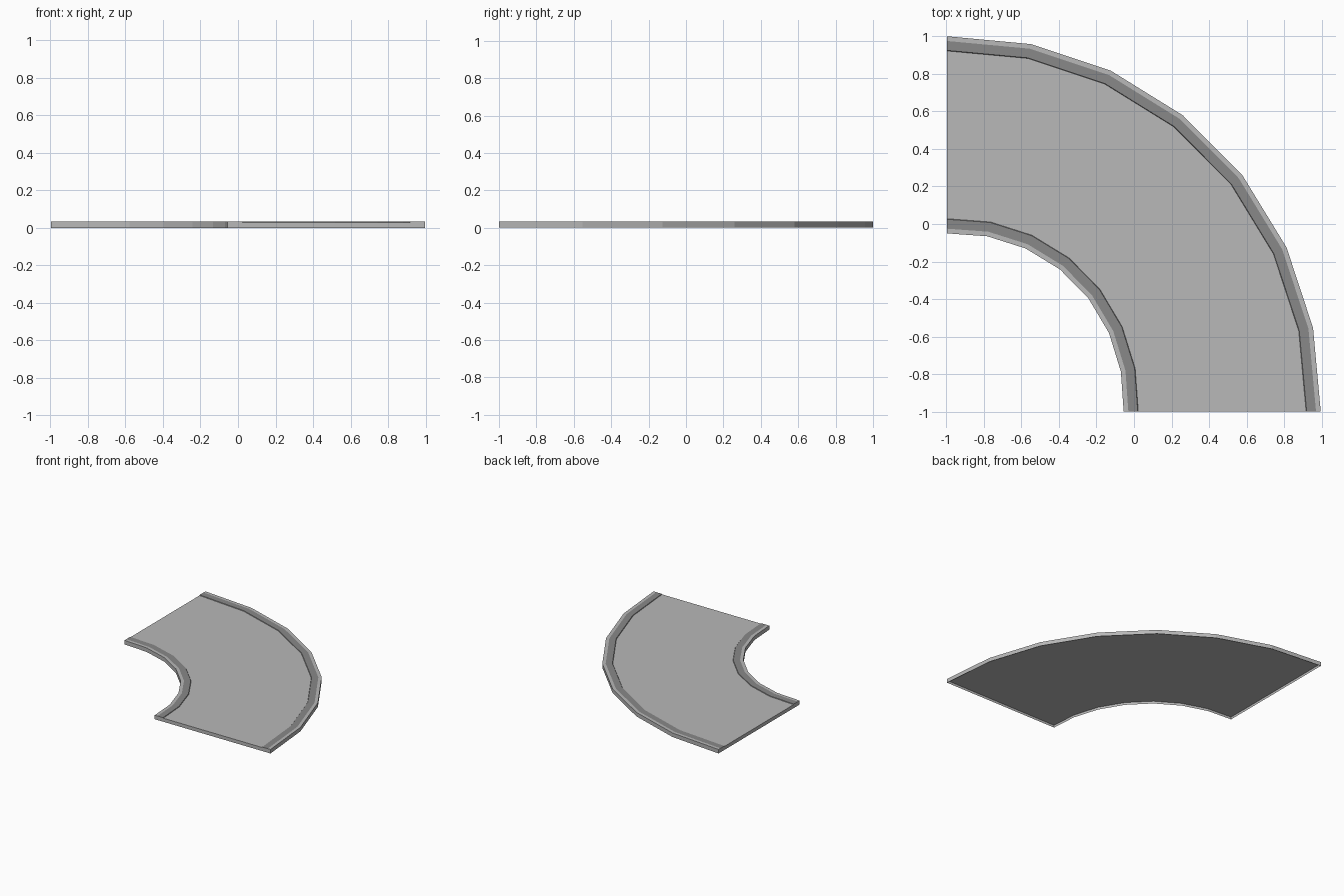
import bpy
import bmesh
from math import sin, cos, pi

cube = bpy.data.objects.get("Cube")
if cube:
    bpy.data.objects.remove(cube, do_unlink=True)

SEGMENTS = 7
CENTRE = (-0.995, -1.0)


def make_material(name, value):
    mat = bpy.data.materials.new(name)
    mat.use_nodes = True
    colour = (value, value, value, 1)
    mat.diffuse_color = colour
    mat.node_tree.nodes["Principled BSDF"].inputs["Base Color"].default_value = colour
    return mat


asphalt = make_material("light grey", 0.48)
kerb = make_material("dark grey", 0.25)


def arc_point(radius, i, z):
    """Point on the slightly bulging quarter bend."""
    a = i / SEGMENTS * pi / 2
    r = radius + 0.02 * sin(2 * a)
    return (CENTRE[0] + (r - 0.01 * cos(a)) * cos(a), CENTRE[1] + r * sin(a), z)


def sweep(name, profile, mats, dark_strips=(), capped=True):
    """Sweep a radius/height profile round the bend."""
    bm = bmesh.new()
    rings = [[bm.verts.new(arc_point(r, i, z)) for r, z in profile]
             for i in range(SEGMENTS + 1)]
    for a, b in zip(rings, rings[1:]):
        for k in range(len(profile) - 1):
            face = bm.faces.new((a[k], a[k + 1], b[k + 1], b[k]))
            face.material_index = int(k in dark_strips)
    if capped:
        bm.faces.new(rings[0][::-1])
        bm.faces.new(rings[-1])
    mesh = bpy.data.meshes.new(name)
    bm.to_mesh(mesh)
    bm.free()
    for mat in mats:
        mesh.materials.append(mat)
    obj = bpy.data.objects.new(name, mesh)
    bpy.context.collection.objects.link(obj)
    return obj


# Road shell: side walls, edge strips, kerbs and the slightly lower roadway
IN, OUT, TOP, ROAD = 0.95, 2.0, 0.033, 0.029
shell = [(IN, 0), (IN, TOP), (IN + 0.025, TOP), (IN + 0.075, TOP),
         (IN + 0.078, ROAD), (OUT - 0.078, ROAD),
         (OUT - 0.075, TOP), (OUT - 0.025, TOP), (OUT, TOP), (OUT, 0)]
sweep("curved_road", shell, [asphalt, kerb], dark_strips=(2, 3, 5, 6))

# Recessed underside
sweep("underside", [(OUT, 0.02), (IN, 0.02)], [asphalt], capped=False)
